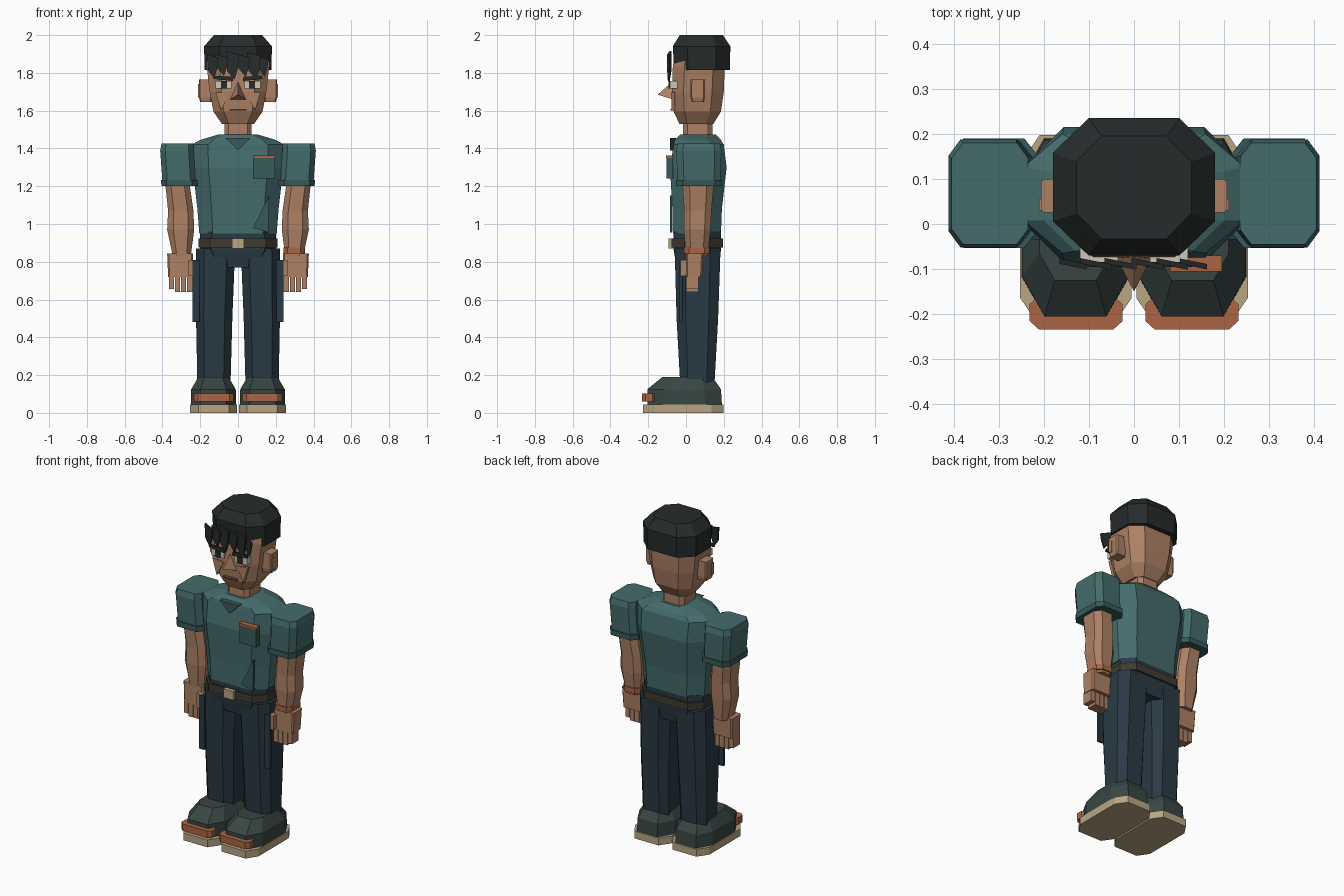
import bpy, bmesh

COLORS = {
    "skin": (0.42, 0.22, 0.13), "shirt": (0.06, 0.15, 0.15), "shirt_dark": (0.04, 0.1, 0.1),
    "hair": (0.02, 0.024, 0.024), "pants": (0.022, 0.042, 0.058), "shoe": (0.04, 0.062, 0.057),
    "sole": (0.48, 0.38, 0.23), "orange": (0.4, 0.13, 0.055), "belt": (0.05, 0.042, 0.03),
    "white": (0.6, 0.58, 0.5), "lip": (0.2, 0.08, 0.05),
}
MATS = {}
for key, c in COLORS.items():
    MATS[key] = bpy.data.materials.new(key)
    MATS[key].diffuse_color = (*c, 1)


def finish(name, bm, mat):
    bmesh.ops.recalc_face_normals(bm, faces=bm.faces)
    me = bpy.data.meshes.new(name)
    bm.to_mesh(me)
    bm.free()
    me.materials.append(MATS[mat])
    ob = bpy.data.objects.new(name, me)
    bpy.context.collection.objects.link(ob)
    return ob


def loft(name, rings, mat, cx=0.3, cy=0.3, s=1):
    """Stack of chamfered rectangles; each ring is (z, x0, x1, y0, y1). s=-1 mirrors in x."""
    bm = bmesh.new()
    loops = []
    for z, x0, x1, y0, y1 in rings:
        a, b = (x1 - x0) / 2 * cx, (y1 - y0) / 2 * cy
        if cx > 0:
            pts = [(x0 + a, y0), (x1 - a, y0), (x1, y0 + b), (x1, y1 - b),
                   (x1 - a, y1), (x0 + a, y1), (x0, y1 - b), (x0, y0 + b)]
        else:
            pts = [(x0, y0), (x1, y0), (x1, y1), (x0, y1)]
        loops.append([bm.verts.new((s * x, y, z)) for x, y in pts])
    n = len(loops[0])
    for lo, hi in zip(loops, loops[1:]):
        for i in range(n):
            j = (i + 1) % n
            bm.faces.new((lo[i], lo[j], hi[j], hi[i]))
    bm.faces.new(loops[0])
    bm.faces.new(loops[-1])
    return finish(name, bm, mat)


def box(name, x0, x1, y0, y1, z0, z1, mat, s=1):
    return loft(name, [(z0, x0, x1, y0, y1), (z1, x0, x1, y0, y1)], mat, 0, 0, s)


def plate(name, pts, y, mat, t=0.012, s=1, tilt=0.0):
    """Thin extruded xz outline facing the front."""
    bm = bmesh.new()
    mx = sum(p[0] for p in pts) / len(pts)
    front = [bm.verts.new((s * x, y + tilt * (x - mx), z)) for x, z in pts]
    back = [bm.verts.new((s * x, y + t + tilt * (x - mx), z)) for x, z in pts]
    bm.faces.new(front)
    bm.faces.new(back)
    for i in range(len(pts)):
        j = (i + 1) % len(pts)
        bm.faces.new((front[i], front[j], back[j], back[i]))
    return finish(name, bm, mat)


# Torso, collar, pocket and fold
loft("shirt_torso", [(0.95, -0.205, 0.205, -0.07, 0.185), (1.08, -0.215, 0.215, -0.072, 0.19),
                     (1.3, -0.24, 0.24, -0.085, 0.215), (1.42, -0.245, 0.245, -0.065, 0.2),
                     (1.445, -0.2, 0.2, -0.06, 0.185), (1.475, -0.1, 0.1, -0.03, 0.155)],
     "shirt", 0.35, 0.55)
plate("collar_v", [(-0.065, 1.455), (0.0, 1.39), (0.065, 1.455)], -0.084, "shirt_dark", 0.03)
box("chest_pocket", 0.08, 0.195, -0.102, -0.07, 1.24, 1.35, "shirt_dark")
box("pocket_trim", 0.08, 0.195, -0.105, -0.07, 1.35, 1.362, "orange")
plate("shirt_fold", [(0.165, 1.15), (0.08, 0.98), (0.16, 0.955)], -0.085, "shirt_dark")

# Hips, belt and buckle
loft("hips", [(0.77, -0.14, 0.14, -0.05, 0.17), (0.86, -0.2, 0.2, -0.065, 0.185),
              (0.96, -0.2, 0.2, -0.065, 0.185)], "pants", 0.3, 0.5)
loft("belt", [(0.875, -0.21, 0.21, -0.076, 0.196), (0.922, -0.21, 0.21, -0.076, 0.196)],
     "belt", 0.3, 0.5)
box("belt_buckle", -0.033, 0.033, -0.092, -0.07, 0.87, 0.923, "sole")

# Neck, head and hair
loft("neck", [(1.45, -0.072, 0.072, -0.015, 0.14), (1.56, -0.072, 0.072, -0.015, 0.14)], "skin")
loft("head", [(1.53, -0.085, 0.085, -0.035, 0.145), (1.595, -0.13, 0.13, -0.065, 0.185),
              (1.7, -0.15, 0.15, -0.075, 0.2), (1.83, -0.165, 0.165, -0.07, 0.205),
              (1.9, -0.16, 0.16, -0.06, 0.2)], "skin", 0.42, 0.45)
loft("hair_cap", [(1.815, -0.176, 0.176, -0.062, 0.232), (1.94, -0.18, 0.18, -0.07, 0.235),
                  (2.0, -0.128, 0.128, -0.033, 0.195)], "hair", 0.44, 0.5)
for i, (x, w, top, tip) in enumerate([(-0.135, 0.03, 1.9, 1.77), (-0.085, 0.035, 1.9, 1.785),
                                      (-0.03, 0.035, 1.915, 1.765), (0.03, 0.035, 1.9, 1.78),
                                      (0.085, 0.035, 1.91, 1.765), (0.132, 0.03, 1.89, 1.78)]):
    plate(f"fringe_lock_{i}", [(x - w, top), (x + w, top - 0.02), (x + w * 0.8, tip + 0.05),
                               (x + w * 0.3, tip), (x - w * 0.8, tip + 0.045)],
          -0.095, "hair", 0.012, 1, -0.2)

# Nose and mouth
bm = bmesh.new()
top, left, right, tip = [bm.verts.new(p) for p in (
    (0, -0.07, 1.755), (-0.042, -0.07, 1.66), (0.042, -0.07, 1.66), (0, -0.15, 1.685))]
for f in ((top, left, tip), (top, tip, right), (left, right, tip), (top, right, left)):
    bm.faces.new(f)
finish("nose", bm, "skin")
box("mouth", -0.045, 0.045, -0.082, -0.06, 1.6, 1.608, "lip")

for s, side in ((-1, "right"), (1, "left")):
    # Face details
    box(f"eye_{side}", 0.035, 0.12, -0.086, -0.04, 1.718, 1.758, "white", s)
    box(f"pupil_{side}", 0.058, 0.09, -0.092, -0.08, 1.718, 1.758, "hair", s)
    plate(f"brow_{side}", [(0.025, 1.757), (0.13, 1.768), (0.125, 1.785), (0.03, 1.78)],
          -0.096, "hair", s=s)
    plate(f"cheek_{side}", [(0.045, 1.69), (0.12, 1.7), (0.09, 1.6)], -0.078, "skin", 0.02, s)
    loft(f"ear_{side}", [(1.645, 0.14, 0.2, 0.03, 0.095), (1.67, 0.14, 0.207, 0.025, 0.1),
                         (1.765, 0.14, 0.207, 0.025, 0.1)], "skin", 0.2, 0.2, s)
    box(f"ear_inner_{side}", 0.19, 0.211, 0.03, 0.055, 1.67, 1.74, "skin", s)

    # Sleeve with cuff
    loft(f"sleeve_{side}", [(1.22, 0.225, 0.4, -0.045, 0.182), (1.39, 0.235, 0.412, -0.052, 0.188),
                            (1.425, 0.235, 0.405, -0.045, 0.18)], "shirt", 0.3, 0.3, s)
    loft(f"sleeve_cuff_{side}", [(1.2, 0.215, 0.405, -0.053, 0.19), (1.232, 0.215, 0.408, -0.053, 0.19)],
         "shirt_dark", 0.3, 0.3, s)

    # Arm, hand, fingers and thumb
    loft(f"arm_{side}", [(0.83, 0.25, 0.345, 0.0, 0.115), (0.97, 0.232, 0.375, -0.012, 0.13),
                         (1.07, 0.236, 0.37, -0.01, 0.135), (1.24, 0.26, 0.388, -0.02, 0.15)],
         "skin", 0.45, 0.45, s)
    loft(f"palm_{side}", [(0.72, 0.24, 0.37, 0.0, 0.085), (0.845, 0.238, 0.375, 0.0, 0.092)],
         "skin", 0.12, 0.2, s)
    for i in range(4):
        x = 0.242 + i * 0.032
        z = 0.64 if i < 3 else 0.655
        box(f"finger_{side}_{i}", x, x + 0.028, 0.0, 0.065, z, 0.73, "skin", s)
    box(f"thumb_{side}", 0.228, 0.262, -0.03, 0.02, 0.725, 0.81, "skin", s)

    # Leg and side strip
    loft(f"leg_{side}", [(0.14, 0.04, 0.215, -0.03, 0.15), (0.5, 0.03, 0.222, -0.05, 0.17),
                         (0.87, 0.015, 0.222, -0.06, 0.183)], "pants", 0.42, 0.45, s)
    box(f"leg_pocket_strip_{side}", 0.205, 0.24, -0.034, -0.018, 0.48, 0.81, "pants", s)

    # Shoe
    loft(f"shoe_sole_{side}", [(0.0, 0.005, 0.253, -0.228, 0.198), (0.045, 0.005, 0.253, -0.228, 0.198)],
         "sole", 0.35, 0.3, s)
    loft(f"shoe_upper_{side}", [(0.045, 0.01, 0.25, -0.205, 0.19), (0.125, 0.012, 0.248, -0.205, 0.185),
                                (0.19, 0.05, 0.21, -0.125, 0.14)], "shoe", 0.42, 0.45, s)
    loft(f"shoe_toe_band_{side}", [(0.06, 0.025, 0.232, -0.234, -0.16), (0.102, 0.025, 0.232, -0.234, -0.16)],
         "orange", 0.2, 0.5, s)

# Wristband on one arm
loft("wristband", [(0.843, 0.24, 0.354, -0.01, 0.125), (0.875, 0.24, 0.354, -0.01, 0.125)],
     "orange", 0.4, 0.4)
